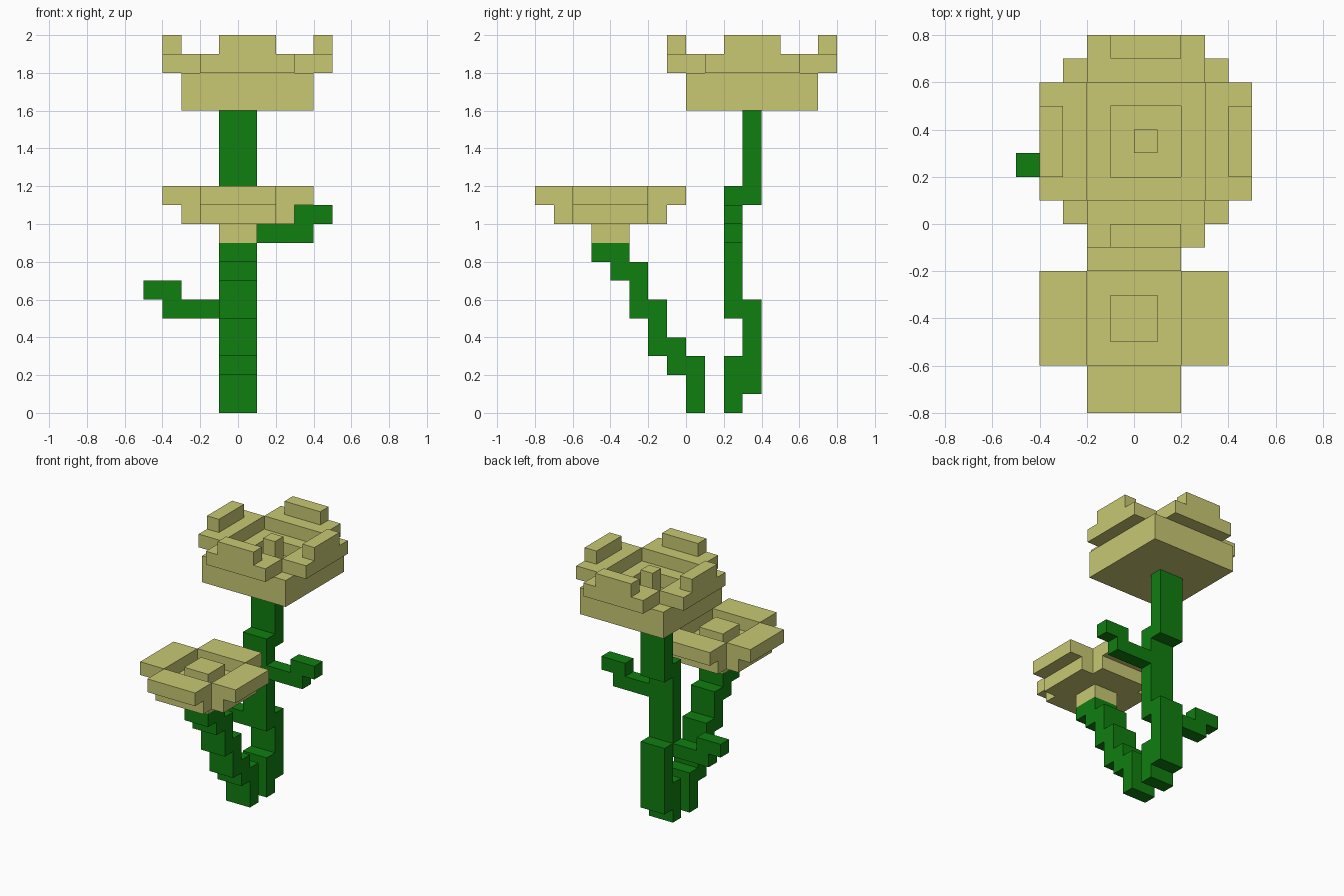
import bpy, bmesh
from mathutils import Vector

if "Cube" in bpy.data.objects:
    bpy.data.objects.remove(bpy.data.objects["Cube"])

U = 0.1  # size of one grid step


def material(name, color):
    m = bpy.data.materials.new(name)
    m.diffuse_color = (*color, 1)
    m.use_nodes = True
    m.node_tree.nodes["Principled BSDF"].inputs["Base Color"].default_value = m.diffuse_color
    return m


PETAL = material("pale yellow", (0.58, 0.58, 0.175))
GREEN = material("leaf green", (0.005, 0.21, 0.005))


def blocky(name, mat, boxes):
    """One clean skin around a union of boxes (x0, x1, y0, y1, z0, z1 in grid steps)."""
    cells = {(x, y, z) for x0, x1, y0, y1, z0, z1 in boxes
             for x in range(x0, x1) for y in range(y0, y1) for z in range(z0, z1)}
    bm = bmesh.new()
    for c in cells:
        for axis in range(3):
            for side in (0, 1):
                n = list(c)
                n[axis] += 2 * side - 1
                if tuple(n) in cells:
                    continue
                a, b = (axis + 1) % 3, (axis + 2) % 3
                loop = [(0, 0), (1, 0), (1, 1), (0, 1)]
                verts = []
                for i, j in (loop if side else loop[::-1]):
                    p = list(c)
                    p[axis] += side
                    p[a] += i
                    p[b] += j
                    verts.append(bm.verts.new(Vector(p) * U))
                bm.faces.new(verts)
    bmesh.ops.remove_doubles(bm, verts=bm.verts[:], dist=0.001)
    bmesh.ops.dissolve_limit(bm, angle_limit=0.01, verts=bm.verts[:], edges=bm.edges[:])
    me = bpy.data.meshes.new(name)
    bm.to_mesh(me)
    bm.free()
    me.materials.append(mat)
    ob = bpy.data.objects.new(name, me)
    bpy.context.collection.objects.link(ob)
    return ob


def stem(name, steps):
    """Stem two steps wide, from (y0, y1, z0, z1) pieces."""
    blocky(name, GREEN, [(-1, 1, *s) for s in steps])


# Stems
stem("front_stem", [(0, 1, 0, 3), (-1, 0, 2, 4), (-2, -1, 3, 6), (-3, -2, 5, 8),
                    (-4, -3, 7, 9), (-5, -4, 8, 9)])
stem("back_stem", [(2, 3, 0, 3), (3, 4, 1, 6), (2, 3, 5, 12), (3, 4, 11, 16)])

# Leaves
blocky("left_leaf", GREEN, [(-4, -1, 2, 3, 5, 6), (-5, -3, 2, 3, 6, 7)])
blocky("right_leaf", GREEN, [(1, 4, 2, 3, 9, 10), (3, 5, 2, 3, 10, 11)])

# Small flower: bud, cross-shaped cup, four petals and a centre
blocky("small_flower", PETAL, [
    (-1, 1, -5, -3, 9, 12),
    (-3, 3, -6, -2, 10, 11), (-2, 2, -7, -1, 10, 11),
    (-4, -2, -6, -2, 11, 12), (2, 4, -6, -2, 11, 12),
    (-2, 2, -8, -6, 11, 12), (-2, 2, -2, 0, 11, 12)])

# Large flower: cup with a sunken middle
blocky("large_flower_cup", PETAL, [
    (-3, 4, 0, 7, 16, 17),
    (-3, -1, 0, 7, 17, 18), (2, 4, 0, 7, 17, 18),
    (-1, 2, 0, 2, 17, 18), (-1, 2, 5, 7, 17, 18),
    (0, 1, 3, 4, 17, 19)])

# Large flower: four petals with raised tips
for name, petal, tip in (
        ("left_petal", (-4, -2, 1, 6), (-4, -3, 2, 5)),
        ("right_petal", (3, 5, 1, 6), (4, 5, 2, 5)),
        ("front_petal", (-2, 3, -1, 1), (-1, 2, -1, 0)),
        ("back_petal", (-2, 3, 6, 8), (-1, 2, 7, 8))):
    blocky(name, PETAL, [(*petal, 18, 19), (*tip, 19, 20)])
